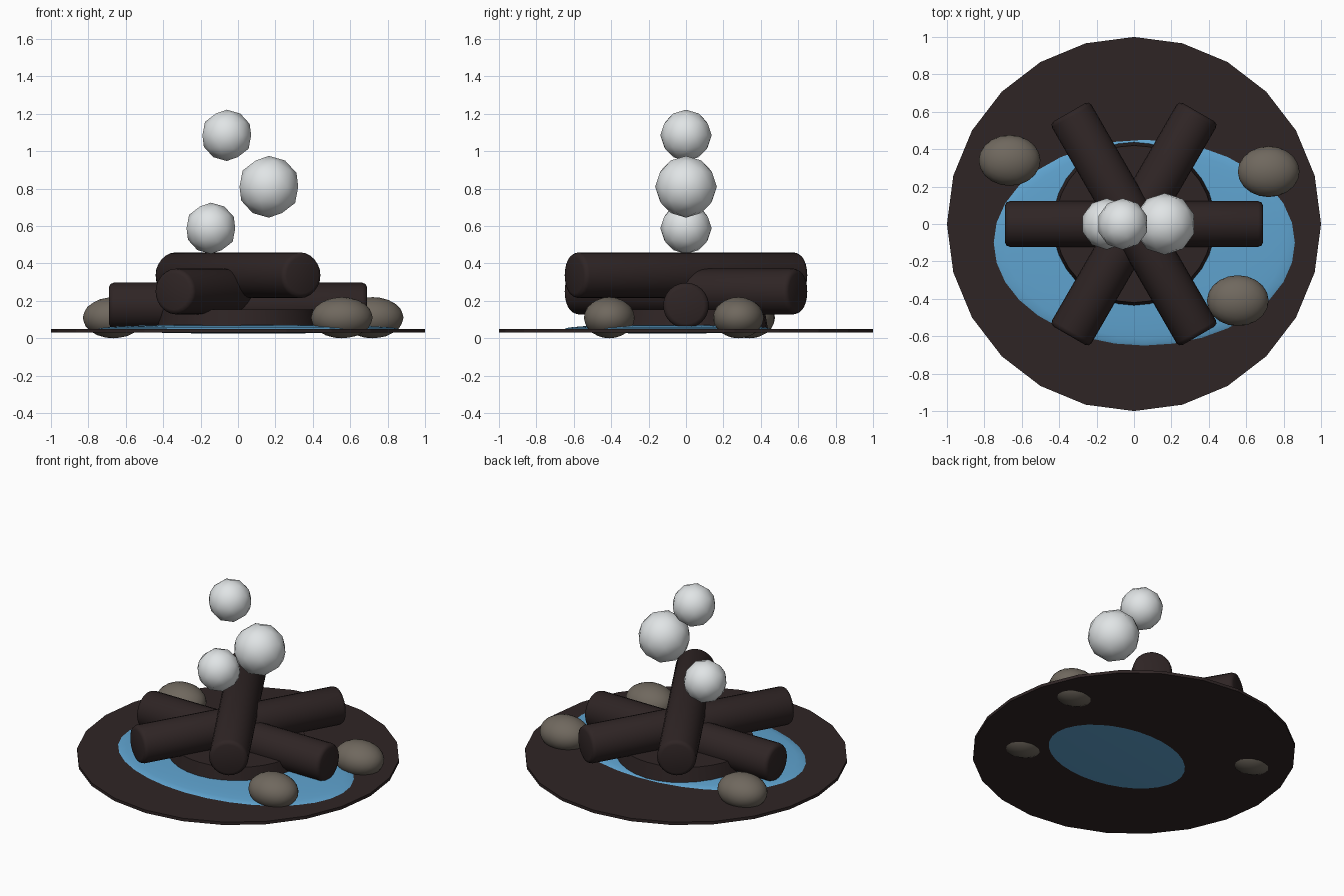
import bpy
import math

if "Cube" in bpy.data.objects:
    bpy.data.objects.remove(bpy.data.objects["Cube"])


def material(name, rgb):
    m = bpy.data.materials.new(name)
    m.diffuse_color = (*rgb, 1.0)
    m.use_nodes = True
    m.node_tree.nodes["Principled BSDF"].inputs["Base Color"].default_value = m.diffuse_color
    return m


CHAR = material("charred brown", (0.028, 0.018, 0.018))
WATER = material("water blue", (0.115, 0.37, 0.63))
STONE = material("stone grey", (0.16, 0.138, 0.112))
SMOKE = material("smoke white", (0.75, 0.78, 0.79))


def finish(name, mat, smooth=None):
    obj = bpy.context.object
    obj.name = name
    obj.data.materials.append(mat)
    bpy.ops.object.transform_apply(location=False, rotation=False, scale=True)
    if smooth:
        bpy.ops.object.shade_smooth_by_angle(angle=math.radians(smooth))
    return obj


# Scorched ground disc
bpy.ops.mesh.primitive_cylinder_add(vertices=24, radius=1, depth=0.02,
                                    location=(0, 0, 0.04))
finish("scorched_ground", CHAR)

# Thin puddle bulging slightly through both sides of the disc
bpy.ops.mesh.primitive_uv_sphere_add(segments=32, ring_count=16, radius=1,
                                     location=(0.055, -0.1, 0.05))
bpy.context.object.scale = (0.805, 0.55, 0.025)
finish("puddle", WATER, 40)

# Low ash bed under the logs
bpy.ops.mesh.primitive_cone_add(vertices=32, radius1=0.44, radius2=0.42,
                                depth=0.115, location=(0, 0, 0.0975))
finish("ash_bed", CHAR, 30)

# Three stacked logs crossing at the centre
for i, (angle, z) in enumerate([(0, 0.175), (60, 0.25), (120, 0.337)]):
    bpy.ops.mesh.primitive_cylinder_add(
        vertices=24, radius=0.122, depth=1.38, location=(0, 0, z),
        rotation=(0, math.pi / 2, math.radians(angle)))
    log = finish(f"log_{i + 1}", CHAR)
    bevel = log.modifiers.new("rounded ends", 'BEVEL')
    bevel.width = 0.025
    bevel.segments = 2
    bevel.limit_method = 'ANGLE'
    bevel.angle_limit = math.radians(40)
    bpy.ops.object.modifier_apply(modifier=bevel.name)
    bpy.ops.object.shade_smooth_by_angle(angle=math.radians(50))

# Flattened stones around the edge
for i, (x, y) in enumerate([(0.555, -0.41), (0.72, 0.28), (-0.665, 0.34)]):
    bpy.ops.mesh.primitive_ico_sphere_add(subdivisions=3, radius=1,
                                          location=(x, y, 0.11))
    bpy.context.object.scale = (0.165, 0.136, 0.11)
    finish(f"stone_{i + 1}", STONE, 60)

# Rising smoke puffs
for i, (x, z, r) in enumerate([(-0.145, 0.588, 0.137), (0.165, 0.81, 0.165),
                               (-0.06, 1.085, 0.137)]):
    bpy.ops.mesh.primitive_ico_sphere_add(subdivisions=2, radius=r,
                                          location=(x, 0, z))
    finish(f"smoke_puff_{i + 1}", SMOKE, 60)
